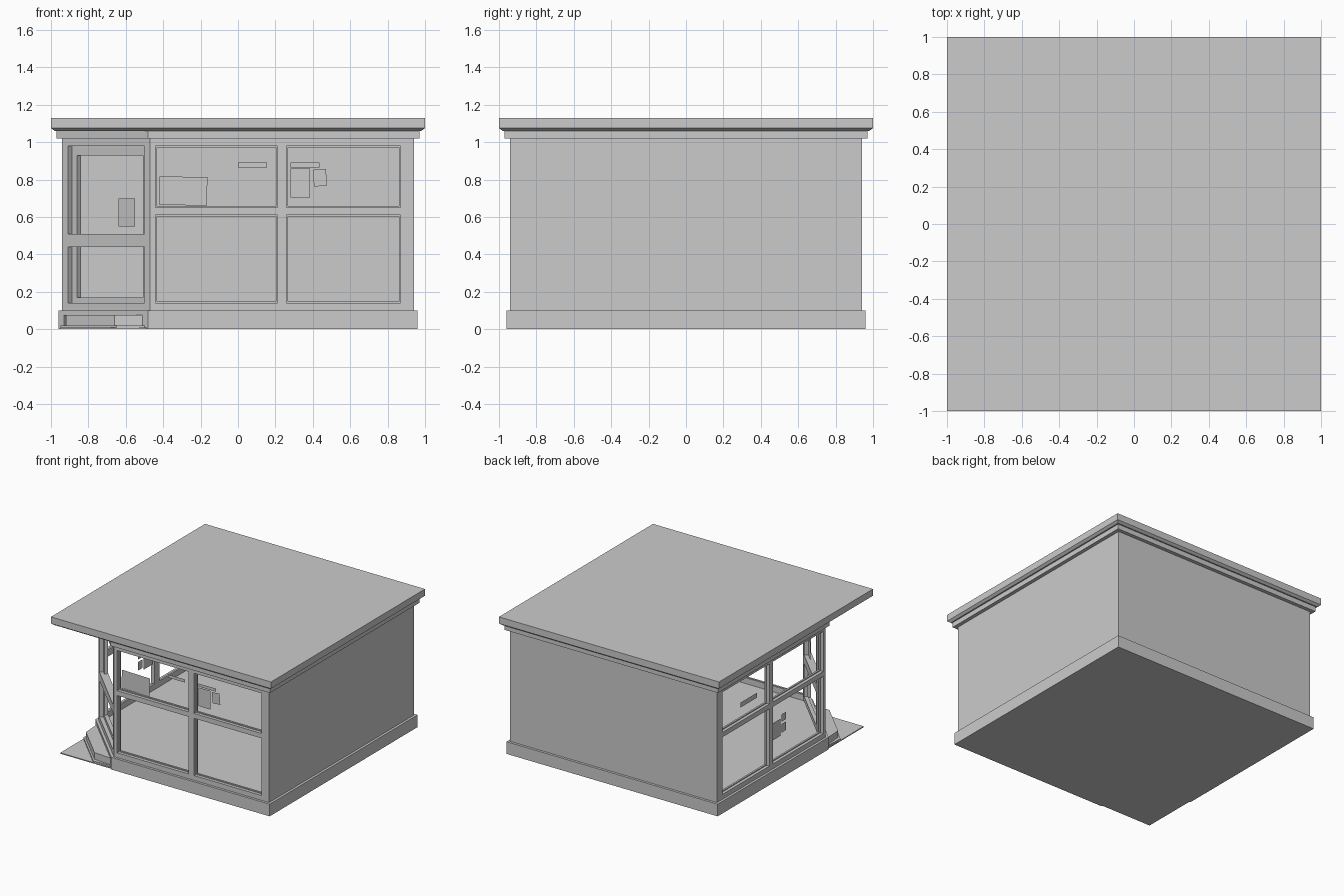
import bpy, bmesh, math
from mathutils import Vector

if "Cube" in bpy.data.objects:
    bpy.data.objects.remove(bpy.data.objects["Cube"])


def make_object(name, bm):
    bmesh.ops.recalc_face_normals(bm, faces=bm.faces)
    mesh = bpy.data.meshes.new(name)
    bm.to_mesh(mesh)
    bm.free()
    ob = bpy.data.objects.new(name, mesh)
    bpy.context.collection.objects.link(ob)
    return ob


def prism(name, rings):
    """Stack outlines, given as (points, z), into a closed solid."""
    bm = bmesh.new()
    loops = [[bm.verts.new((x, y, z)) for x, y in pts] for pts, z in rings]
    n = len(loops[0])
    bm.faces.new(loops[0])
    bm.faces.new(loops[-1])
    for a, b in zip(loops, loops[1:]):
        for i in range(n):
            j = (i + 1) % n
            bm.faces.new((a[i], a[j], b[j], b[i]))
    return make_object(name, bm)


def square(r):
    return [(-r, -r), (r, -r), (r, r), (-r, r)]


def cut_square(r, c):
    """Square with the front left corner cut off."""
    return [(-c, -r), (r, -r), (r, r), (-r, r), (-r, -c)]


# Wall planes: origin, direction along the wall, outward direction
S = math.sqrt(0.5)
FRONT = (Vector((0, -0.94, 0)), Vector((1, 0, 0)), Vector((0, -1, 0)))
LEFT = (Vector((-0.94, 0, 0)), Vector((0, 1, 0)), Vector((-1, 0, 0)))
CORNER = (Vector((-0.705, -0.705, 0)), Vector((S, -S, 0)), Vector((-S, -S, 0)))


def add_box(bm, plane, u0, u1, z0, z1, d0, d1):
    """Box on a wall plane; d is the depth behind the outer face."""
    o, along, out = plane
    verts = bmesh.ops.create_cube(bm, size=1)["verts"]
    for v in verts:
        u = u0 if v.co.x < 0 else u1
        d = d0 if v.co.y < 0 else d1
        z = z0 if v.co.z < 0 else z1
        v.co = o + along * u - out * d + Vector((0, 0, z))


def lattice(name, plane, posts, rails, d0, d1):
    """Full height posts with rails fitted between neighbouring posts."""
    bm = bmesh.new()
    for a, b in posts:
        add_box(bm, plane, a, b, rails[0][0], rails[-1][1], d0, d1)
    for p, q in zip(posts, posts[1:]):
        for z0, z1 in rails:
            add_box(bm, plane, p[1], q[0], z0, z1, d0, d1)
    return make_object(name, bm)


def sheet(name, plane, u0, u1, z0, z1, depth, tilt=0):
    """Thin flat notice stuck to the window plane."""
    o, along, out = plane
    cu, cz = (u0 + u1) / 2, (z0 + z1) / 2
    bm = bmesh.new()
    vs = []
    for u, z in ((u0, z0), (u1, z0), (u1, z1), (u0, z1)):
        du, dz = u - cu, z - cz
        ru = du * math.cos(tilt) - dz * math.sin(tilt)
        rz = du * math.sin(tilt) + dz * math.cos(tilt)
        vs.append(bm.verts.new(o + along * (cu + ru) - out * depth
                               + Vector((0, 0, cz + rz))))
    bm.faces.new(vs)
    return make_object(name, bm)


# Base, cornice and roof
prism("base", [(cut_square(0.96, 0.48), 0), (cut_square(0.96, 0.48), 0.10)])
prism("cornice", [(cut_square(0.97, 0.48), 1.02), (cut_square(0.97, 0.48), 1.062)])
prism("roof", [(square(0.98), 1.06), (square(1.0), 1.075), (square(1.0), 1.13)])

# Solid right and back walls
for name, (x0, x1, y0, y1) in {"right_wall": (0.90, 0.94, -0.94, 0.94),
                               "back_wall": (-0.94, 0.90, 0.90, 0.94)}.items():
    pts = [(x0, y0), (x1, y0), (x1, y1), (x0, y1)]
    prism(name, [(pts, 0.10), (pts, 1.02)])

# Glazed front and left walls: outer frame and a slightly narrower inner frame
for side, plane in (("front", FRONT), ("left", LEFT)):
    posts = [(-0.47, -0.44), (0.21, 0.26), (0.87, 0.94)]
    rails = [(0.10, 0.14), (0.61, 0.65), (0.98, 1.02)]
    lattice(side + "_window_wall", plane, posts, rails, 0, 0.025)
    e = 0.008
    posts = [(-0.46, -0.44 + e), (0.21 - e, 0.26 + e), (0.87 - e, 0.92)]
    rails = [(0.10, 0.14 + e), (0.61 - e, 0.65 + e), (0.98 - e, 1.02)]
    lattice(side + "_window_frame", plane, posts, rails, 0.025, 0.04)

# Corner doorway with recessed door and push bar
lattice("door_surround", CORNER, [(-0.332, -0.29), (0.29, 0.332)],
        [(0.10, 0.14), (0.98, 1.02)], 0, 0.04)
lattice("door", CORNER, [(-0.30, -0.25), (0.25, 0.30)],
        [(0.13, 0.17), (0.44, 0.51), (0.93, 0.99)], 0.03, 0.06)
bm = bmesh.new()
add_box(bm, CORNER, -0.29, 0.29, 0.44, 0.51, 0.0, 0.03)
make_object("door_push_bar", bm)

# Flared entrance step on a thin corner slab
def step_plan(p, inset):
    a = 0.65 + inset
    b = p - a
    return [(-0.50 - inset, -0.94 + inset), (-a, -b), (-b, -a), (-0.94 + inset, -0.50 - inset)]


prism("entrance_step", [(step_plan(1.60, 0), 0), (step_plan(1.60, 0), 0.02),
                        (step_plan(1.58, 0.01), 0.02), (step_plan(1.58, 0.01), 0.075)])
slab = [(-0.48, -0.95), (-0.95, -0.95), (-0.95, -0.48)]
prism("corner_slab", [(slab, 0), (slab, 0.008)])

# Blank notices in the windows
G = 0.03
sheet("front_large_notice", FRONT, -0.42, -0.165, 0.663, 0.815, G, -0.02)
sheet("front_strip_1", FRONT, 0.0, 0.155, 0.865, 0.89, G)
sheet("front_strip_2", FRONT, 0.28, 0.435, 0.865, 0.89, G)
sheet("front_tall_notice", FRONT, 0.28, 0.385, 0.705, 0.858, G)
sheet("front_small_notice", FRONT, 0.403, 0.473, 0.765, 0.855, G, 0.08)
sheet("left_strip", LEFT, 0.38, 0.59, 0.74, 0.78, G)
sheet("left_notice_1", LEFT, 0.075, 0.19, 0.31, 0.45, G)
sheet("left_notice_2", LEFT, 0.0, 0.06, 0.42, 0.48, G)
sheet("left_notice_3", LEFT, 0.0, 0.06, 0.33, 0.40, G)
sheet("door_notice", CORNER, 0.05, 0.175, 0.55, 0.70, 0.045)
